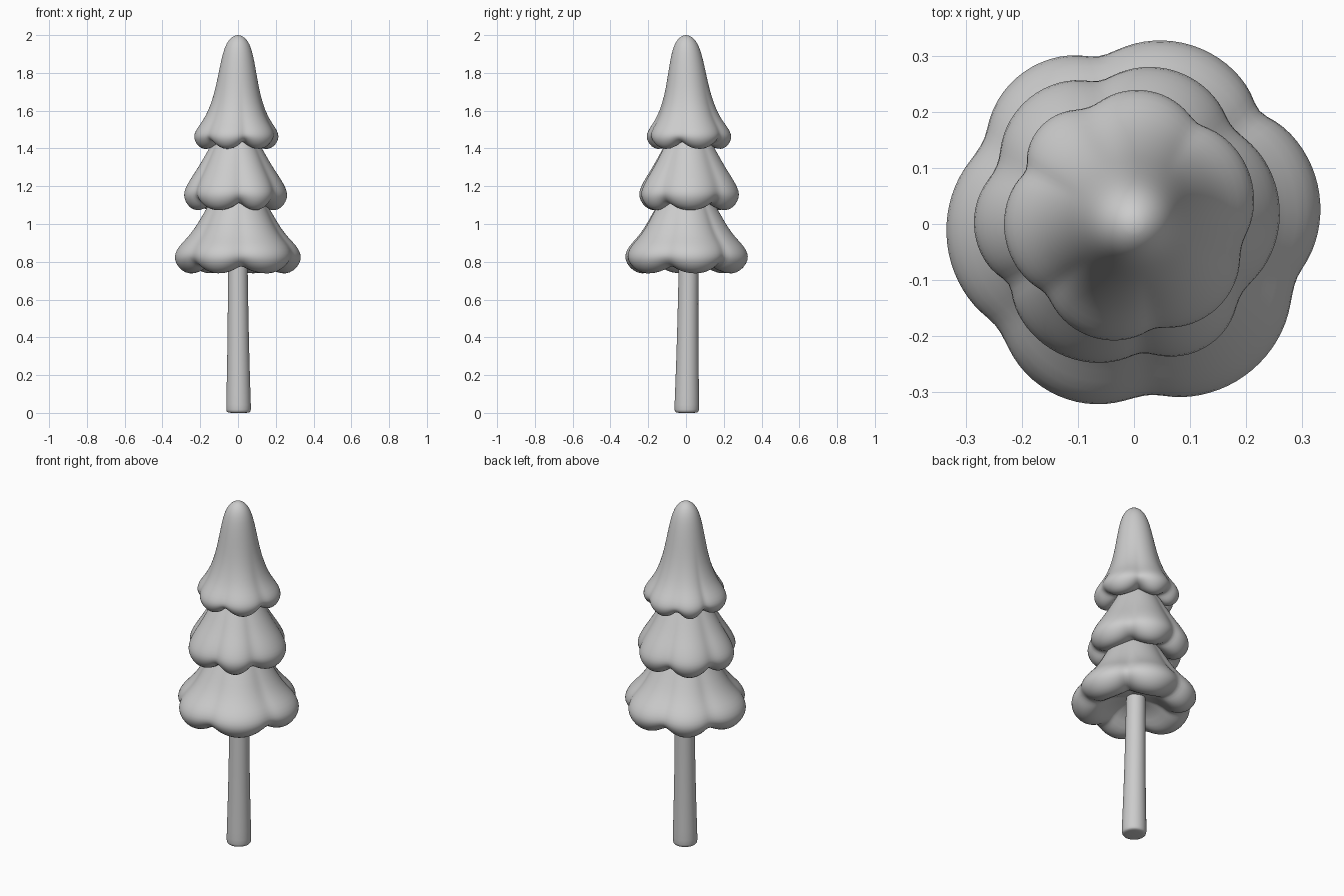
import bpy, bmesh, math

cube = bpy.data.objects.get("Cube")
if cube:
    bpy.data.objects.remove(cube)

GREY = (0.6, 0.6, 0.6, 1.0)
mat = bpy.data.materials.new("plain grey")
mat.use_nodes = True
mat.diffuse_color = GREY
mat.node_tree.nodes["Principled BSDF"].inputs["Base Color"].default_value = GREY

SIDES = 60


def lobe(angle, valleys):
    """0 in the crease between two lobes, 1 in the middle of a lobe."""
    for i, start in enumerate(valleys):
        end = valleys[i + 1] if i + 1 < len(valleys) else valleys[0] + 360
        t = ((angle - start) % 360) / (end - start)
        if t < 1:
            return math.sin(math.pi * t) ** 0.7
    return 0


def lathe(name, profile, centre=lambda z: (0, 0), valleys=None):
    """Spin (radius, z, crease depth, crease lift) points, closed by poles."""
    bm = bmesh.new()
    rings = []
    for r, z, depth, lift in profile:
        cx, cy = centre(z)
        if r == 0:
            rings.append([bm.verts.new((cx, cy, z))] * SIDES)
            continue
        ring = []
        for i in range(SIDES):
            a = 360 * i / SIDES
            k = 1 - lobe(a, valleys) if valleys else 0
            rr, t = r - depth * k, math.radians(a)
            ring.append(bm.verts.new((cx + rr * math.cos(t), cy + rr * math.sin(t), z + lift * k)))
        rings.append(ring)
    for up, low in zip(rings, rings[1:]):
        for i in range(SIDES):
            j = (i + 1) % SIDES
            bm.faces.new(dict.fromkeys((up[i], low[i], low[j], up[j])))
    bmesh.ops.recalc_face_normals(bm, faces=bm.faces)
    mesh = bpy.data.meshes.new(name)
    bm.to_mesh(mesh)
    bm.free()
    mesh.materials.append(mat)
    mesh.shade_smooth()
    obj = bpy.data.objects.new(name, mesh)
    bpy.context.collection.objects.link(obj)
    sub = obj.modifiers.new("smooth", 'SUBSURF')
    sub.levels = sub.render_levels = 1
    return obj


def skirt(radius, z, inner, tall, crease):
    """Rounded lobe rim that turns under and rises towards the trunk."""
    points = [(0.92, 0.148, 0.8, 0), (0.985, 0.108, 1, 0.005), (0.99, 0.072, 1.1, 0.016),
              (0.925, 0.032, 1.15, 0.035), (0.82, 0.005, 1, 0.05), (0.69, 0, 0.8, 0.052),
              (0.55, 0.018, 0.4, 0.035)]
    rim = [(radius * r, z + h * tall, crease * d, lift) for r, h, d, lift in points]
    return rim + [(radius * 0.4, z + inner * 0.7, 0, 0.01), (0, z + inner, 0, 0)]


# Pointed top tier
top = [(0, 2.001, 0, 0), (0.025, 1.995, 0, 0), (0.05, 1.973, 0, 0), (0.07, 1.935, 0, 0),
       (0.087, 1.87, 0, 0), (0.105, 1.77, 0, 0), (0.124, 1.68, 0.003, 0),
       (0.152, 1.6, 0.008, 0), (0.18, 1.548, 0.014, 0)]
lathe("top_foliage", top + skirt(0.23, 1.395, 0.07, 0.75, 0.026),
      lambda z: (-0.007 * min(1, (2 - z) / 0.5), 0.014 * min(1, (2 - z) / 0.5)),
      [55, 111, 156, 223, 283, 345])

# Middle tier
middle = [(0, 1.52, 0, 0), (0.08, 1.5, 0, 0), (0.118, 1.44, 0.005, 0),
          (0.157, 1.37, 0.01, 0), (0.198, 1.3, 0.017, 0), (0.232, 1.25, 0.023, 0)]
lathe("middle_foliage", middle + skirt(0.278, 1.07, 0.08, 0.95, 0.034), lambda z: (-0.013, 0.014),
      [40, 101, 159, 210, 277, 326])

# Wide bottom tier
bottom = [(0, 1.22, 0, 0), (0.1, 1.19, 0, 0), (0.145, 1.12, 0.006, 0),
          (0.186, 1.05, 0.012, 0), (0.23, 0.975, 0.02, 0), (0.274, 0.922, 0.026, 0)]
lathe("bottom_foliage", bottom + skirt(0.341, 0.735, 0.11, 1, 0.038), valleys=[42, 101, 152, 218, 274, 340])

# Slightly leaning, tapered trunk
trunk = [(0, 0, 0, 0), (0.055, 0, 0, 0), (0.064, 0.007, 0, 0), (0.066, 0.025, 0, 0),
         (0.062, 0.15, 0, 0), (0.056, 0.4, 0, 0), (0.052, 0.75, 0, 0), (0.05, 1.0, 0, 0), (0, 1.0, 0, 0)]
lathe("trunk", trunk, lambda z: (0.003 - 0.005 * z, 0.004 + 0.012 * z))
